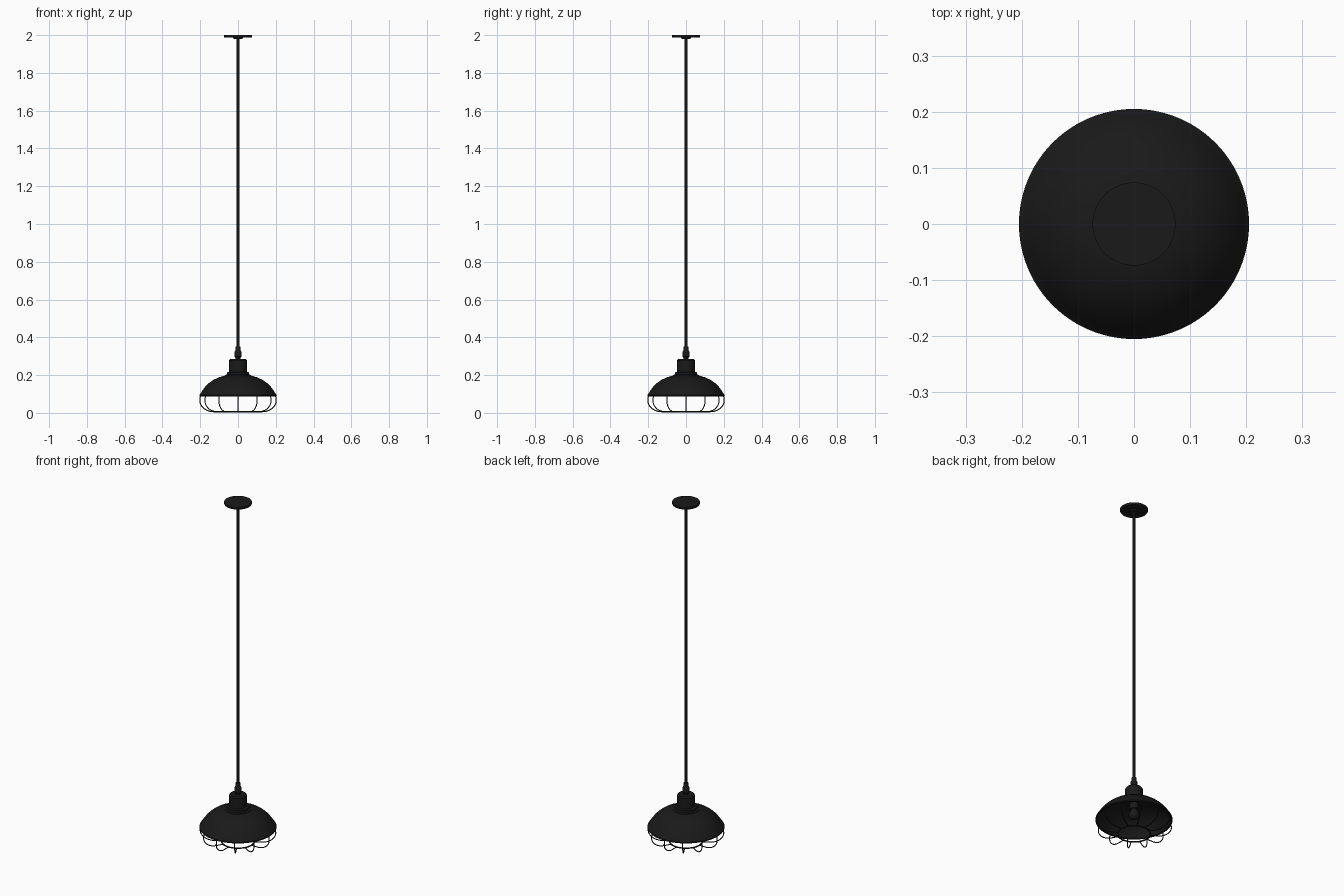
import bpy
import math

if "Cube" in bpy.data.objects:
    bpy.data.objects.remove(bpy.data.objects["Cube"])

black = bpy.data.materials.new("black_metal")
black.diffuse_color = (0.01, 0.01, 0.01, 1)
black.use_nodes = True
black.node_tree.nodes["Principled BSDF"].inputs["Base Color"].default_value = black.diffuse_color


def lathe(name, profile, segments=64):
    """Revolve (radius, z) points around the z axis."""
    verts, rings = [], []
    for r, z in profile:
        if r == 0:
            rings.append([len(verts)] * segments)
            verts.append((0, 0, z))
        else:
            rings.append(list(range(len(verts), len(verts) + segments)))
            verts += [(r * math.cos(2 * math.pi * i / segments),
                       r * math.sin(2 * math.pi * i / segments), z)
                      for i in range(segments)]
    faces = []
    for a, b in zip(rings, rings[1:]):
        for i in range(segments):
            j = (i + 1) % segments
            faces.append(list(dict.fromkeys((a[i], a[j], b[j], b[i]))))
    mesh = bpy.data.meshes.new(name)
    mesh.from_pydata(verts, [], faces)
    ob = bpy.data.objects.new(name, mesh)
    finish(ob)
    bpy.context.view_layer.objects.active = ob
    ob.select_set(True)
    bpy.ops.object.shade_smooth_by_angle(angle=math.radians(35))
    ob.select_set(False)
    return ob


def finish(ob):
    bpy.context.collection.objects.link(ob)
    ob.data.materials.append(black)


def wire(name, points, radius, cyclic=False):
    """Round wire through the given points."""
    cu = bpy.data.curves.new(name, 'CURVE')
    cu.dimensions = '3D'
    cu.bevel_depth = radius
    cu.bevel_resolution = 2
    cu.use_fill_caps = True
    sp = cu.splines.new('POLY')
    sp.points.add(len(points) - 1)
    for p, co in zip(sp.points, points):
        p.co = (*co, 1)
    sp.use_cyclic_u = cyclic
    sp.use_smooth = True
    ob = bpy.data.objects.new(name, cu)
    finish(ob)
    return ob


def circle(r, z, n=64):
    return [(r * math.cos(2 * math.pi * i / n), r * math.sin(2 * math.pi * i / n), z)
            for i in range(n)]


# Ceiling plate with its small hub
lathe("ceiling_plate", [(0, 1.98), (0.024, 1.98), (0.026, 1.987), (0.072, 1.987),
                        (0.074, 1.99), (0.074, 2.0), (0, 2.0)])

# Hanging rod
lathe("rod", [(0, 0.33), (0.007, 0.33), (0.007, 1.985), (0, 1.985)], 24)

# Cord grip
lathe("cord_grip", [(0, 0.28), (0.014, 0.28), (0.014, 0.292), (0.019, 0.298),
                    (0.019, 0.322), (0.014, 0.33), (0.012, 0.352), (0, 0.352)], 32)

# Socket housing and stepped collar
lathe("socket_housing", [(0, 0.205), (0.047, 0.205), (0.047, 0.278),
                         (0.042, 0.285), (0, 0.285)])
lathe("collar", [(0, 0.188), (0.07, 0.188), (0.07, 0.2), (0.059, 0.203),
                 (0.059, 0.214), (0.047, 0.217), (0, 0.217)])

# Thin domed shade: outer skin, rim, inner skin
outer = [(0, 0.199), (0.07, 0.197), (0.1, 0.189), (0.13, 0.175), (0.155, 0.157),
         (0.175, 0.137), (0.19, 0.117), (0.2, 0.1), (0.205, 0.095), (0.205, 0.089)]
inner = [(0.2, 0.089), (0.195, 0.1), (0.186, 0.115), (0.171, 0.134), (0.151, 0.153),
         (0.127, 0.17), (0.098, 0.184), (0.07, 0.192), (0, 0.194)]
lathe("shade", outer + inner, 96)

# Lamp holder and bulb inside the shade
lathe("lamp_holder", [(0, 0.195), (0.024, 0.195), (0.024, 0.155), (0, 0.155)], 32)
lathe("bulb", [(0, 0.16), (0.015, 0.16), (0.019, 0.145), (0.028, 0.127),
               (0.029, 0.115), (0.022, 0.102), (0.011, 0.096), (0, 0.095)], 32)

# Wire cage: bottom ring, rim ring and bowed ribs
wire("cage_bottom_ring", circle(0.087, 0.006), 0.004, True)
wire("cage_rim_ring", circle(0.199, 0.091), 0.003, True)
rib = [(0.199, 0.093)]
for k in range(13):
    a = math.radians(90 * k / 12)
    rib.append((0.127 + 0.075 * math.cos(a), 0.065 - 0.059 * math.sin(a)))
rib.append((0.087, 0.006))
RIBS = 12
for i in range(RIBS):
    a = 2 * math.pi * i / RIBS
    wire(f"cage_rib_{i + 1}",
         [(r * math.cos(a), r * math.sin(a), z) for r, z in rib], 0.0028)
